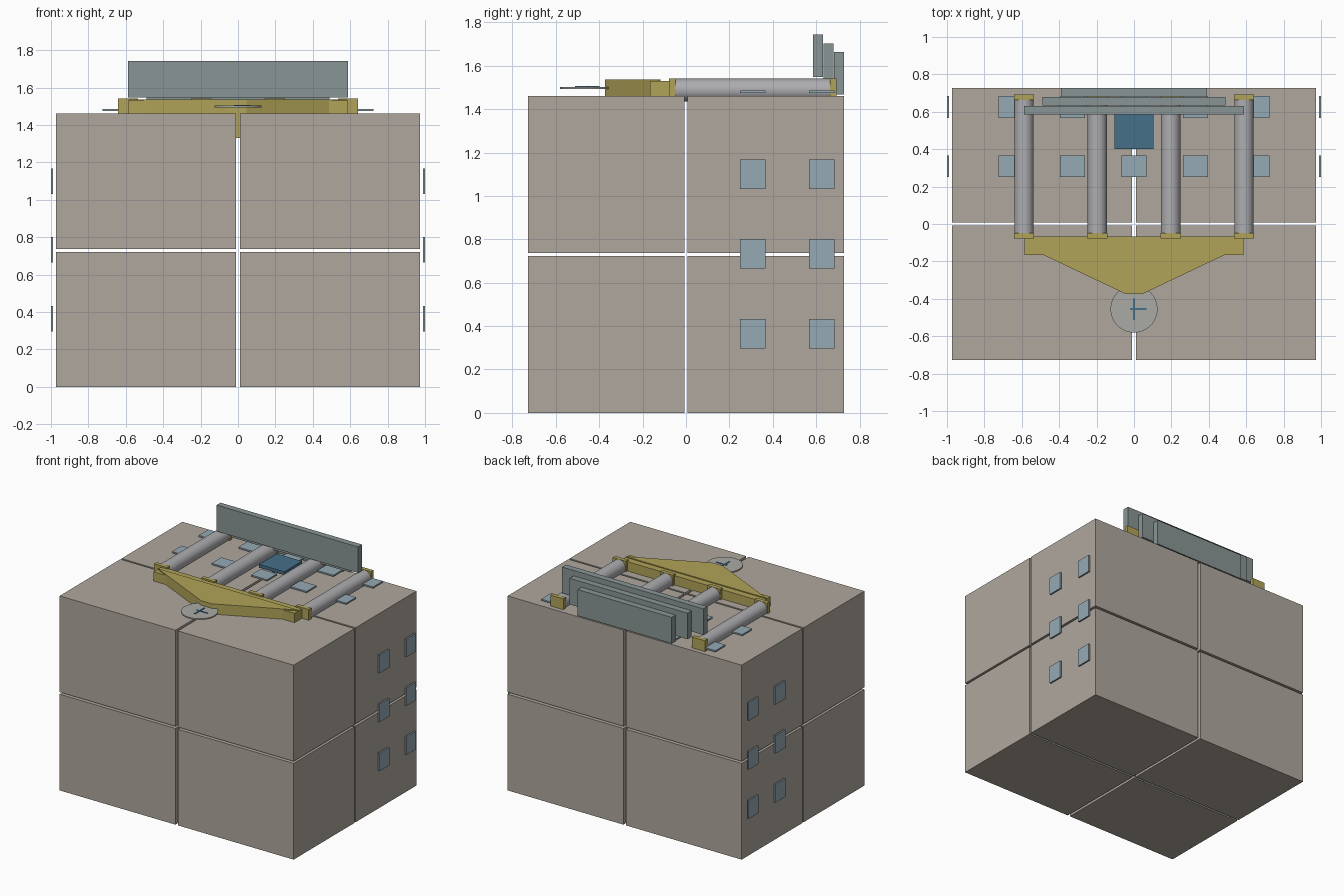
import bpy, bmesh
from math import radians

if "Cube" in bpy.data.objects:
    bpy.data.objects.remove(bpy.data.objects["Cube"])


def material(name, rgb):
    m = bpy.data.materials.new(name)
    m.diffuse_color = (*rgb, 1)
    m.use_nodes = True
    m.node_tree.nodes["Principled BSDF"].inputs["Base Color"].default_value = m.diffuse_color
    return m


STONE = material("stone", (0.43, 0.39, 0.34))
YELLOW = material("yellow", (0.44, 0.37, 0.10))
TILE = material("pale_blue", (0.30, 0.40, 0.46))
BLUE = material("deep_blue", (0.06, 0.16, 0.25))
PANEL = material("grey_green", (0.25, 0.30, 0.30))
STEEL = material("steel", (0.42, 0.42, 0.44))
DISC = material("disc_grey", (0.40, 0.40, 0.38))


def finish(name, bm, mat):
    bmesh.ops.recalc_face_normals(bm, faces=bm.faces)
    me = bpy.data.meshes.new(name)
    bm.to_mesh(me)
    bm.free()
    me.materials.append(mat)
    ob = bpy.data.objects.new(name, me)
    bpy.context.collection.objects.link(ob)
    return ob


def box(name, x, y, z, mat):
    """Box from (min, max) pairs on each axis."""
    bm = bmesh.new()
    bmesh.ops.create_cube(bm, size=1)
    for v in bm.verts:
        for i, (lo, hi) in enumerate((x, y, z)):
            v.co[i] = lo if v.co[i] < 0 else hi
    return finish(name, bm, mat)


def around(c, half):
    return (c - half, c + half)


def prism(name, outline, z0, z1, mat):
    bm = bmesh.new()
    face = bm.faces.new([bm.verts.new((px, py, z0)) for px, py in outline])
    ext = bmesh.ops.extrude_face_region(bm, geom=[face])
    for v in ext["geom"]:
        if isinstance(v, bmesh.types.BMVert):
            v.co.z = z1
    return finish(name, bm, mat)


def cylinder(name, loc, r, length, mat, rot=(0, 0, 0), sides=32):
    bpy.ops.mesh.primitive_cylinder_add(vertices=sides, radius=r, depth=length,
                                        location=loc, rotation=rot)
    ob = bpy.context.object
    ob.name = name
    ob.data.materials.append(mat)
    bpy.ops.object.shade_smooth_by_angle(angle=radians(35))
    return ob


# Eight stone blocks separated by narrow gaps
for x in ((-0.972, -0.01), (0.01, 0.972)):
    for y in ((-0.728, -0.007), (0.007, 0.728)):
        for z in ((0, 0.722), (0.738, 1.46)):
            box("block", x, y, z, STONE)

# Small tiles hovering over the sides and top
ROWS = (0.308, 0.626)
for y in ROWS:
    for s in (-1, 1):
        for z in (0.365, 0.733, 1.1):
            box("side_tile", around(s * 0.994, 0.006), around(y, 0.058), around(z, 0.068), TILE)
    for x in (-0.657, -0.328, 0, 0.328, 0.657):
        box("top_tile", around(x, 0.067), around(y, 0.058), (1.475, 1.486), TILE)

# Dark blue hatch plate
box("hatch_plate", (-0.105, 0.105), (0.40, 0.61), (1.475, 1.498), BLUE)

# Pipes with square collars at both ends
for x in (-0.588, -0.196, 0.196, 0.588):
    cylinder("pipe", (x, 0.306, 1.488), 0.052, 0.74, STEEL, (radians(90), 0, 0))
    for y in (-0.063, 0.678):
        box("pipe_collar", around(x, 0.054), around(y, 0.015), (1.436, 1.541), YELLOW)

# Yoke: cross bar and tapered plate sunk into the blocks
box("yoke_bar", (-0.585, 0.585), (-0.165, -0.068), (1.435, 1.53), YELLOW)
prism("yoke_plate", [(-0.585, -0.118), (-0.045, -0.374), (0.045, -0.374), (0.585, -0.118)],
      1.33, 1.537, YELLOW)

# Three stepped upright panels at the back
for i, half in enumerate((0.587, 0.49, 0.39)):
    box("back_panel", (-half, half), (0.585 + 0.048 * i, 0.632 + 0.048 * i),
        (1.547 - 0.04 * i, 1.743 - 0.04 * i), PANEL)

# Round dial with two hands
cylinder("dial", (0, -0.455, 1.498), 0.126, 0.01, DISC)
box("dial_hand_long", (-0.005, 0.005), (-0.512, -0.398), (1.502, 1.507), BLUE)
box("dial_hand_short", (-0.022, 0.068), (-0.46, -0.45), (1.502, 1.507), BLUE)
